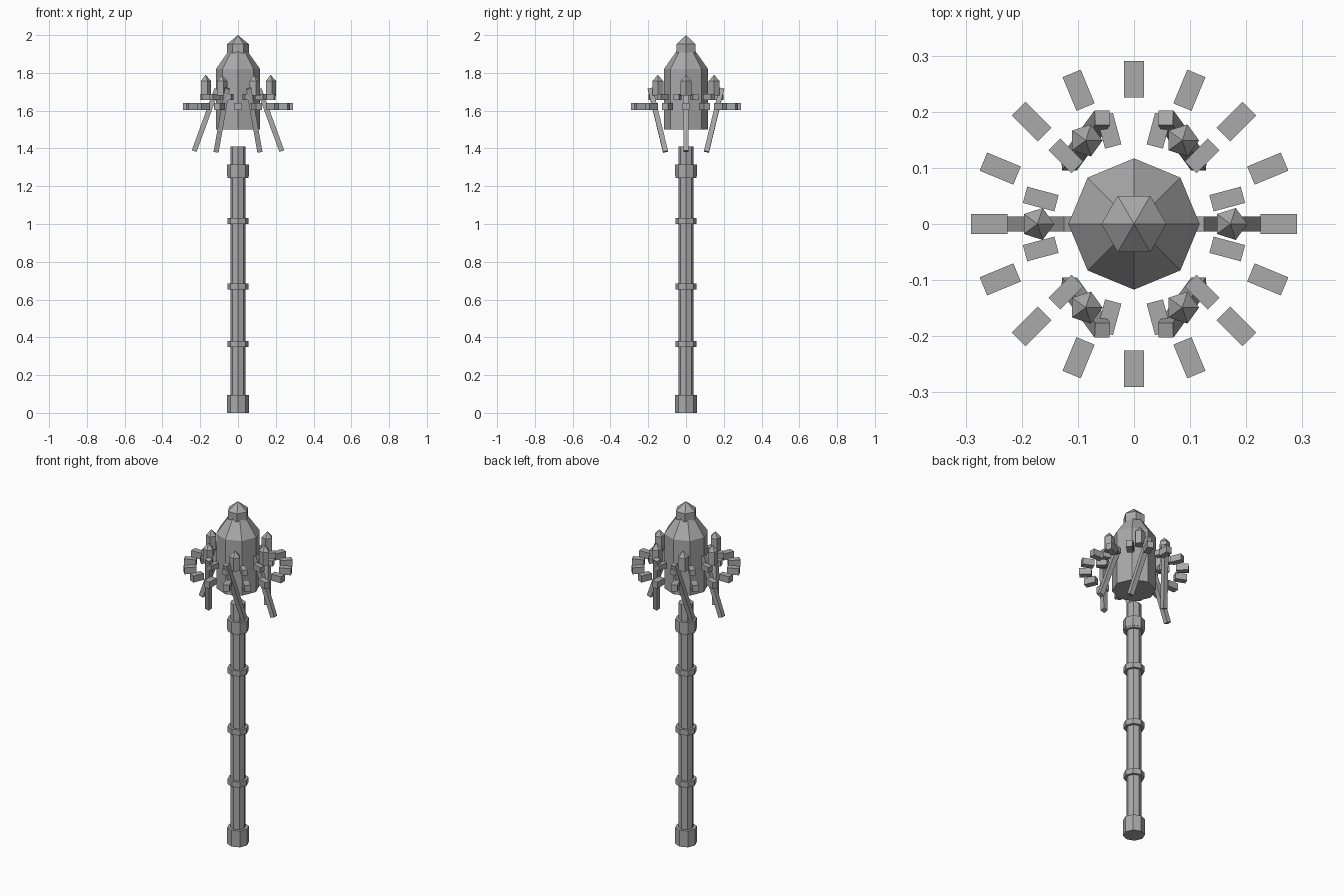
import bpy, bmesh, math
from mathutils import Matrix, Euler, Vector

if "Cube" in bpy.data.objects:
    bpy.data.objects.remove(bpy.data.objects["Cube"])

grey = bpy.data.materials.new("stone grey")
grey.diffuse_color = (0.4, 0.4, 0.4, 1)
grey.use_nodes = True
grey.node_tree.nodes["Principled BSDF"].inputs["Base Color"].default_value = grey.diffuse_color


def finish(name, bm):
    bmesh.ops.recalc_face_normals(bm, faces=bm.faces)
    me = bpy.data.meshes.new(name)
    bm.to_mesh(me)
    bm.free()
    me.materials.append(grey)
    ob = bpy.data.objects.new(name, me)
    bpy.context.collection.objects.link(ob)
    return ob


def turned(name, profile, sides, x=0, y=0):
    """Closed solid from (radius, z) points, first corner on +x; radius 0 is a tip."""
    bm = bmesh.new()
    rings = []
    for r, z in profile:
        if r == 0:
            rings.append([bm.verts.new((x, y, z))])
        else:
            rings.append([bm.verts.new((x + r * math.cos(math.tau * i / sides),
                                        y + r * math.sin(math.tau * i / sides), z))
                          for i in range(sides)])
    for a, b in zip(rings, rings[1:]):
        for i in range(sides):
            j = (i + 1) % sides
            if len(b) == 1:
                bm.faces.new((a[i], a[j], b[0]))
            else:
                bm.faces.new((a[i], a[j], b[j], b[i]))
    bm.faces.new(rings[0][::-1])
    if len(rings[-1]) > 1:
        bm.faces.new(rings[-1])
    return finish(name, bm)


def box(name, centre, size, rot):
    bm = bmesh.new()
    m = Matrix.LocRotScale(Vector(centre), Euler(rot), Vector(size))
    bmesh.ops.create_cube(bm, size=1, matrix=m)
    return finish(name, bm)


def block_ring(name, count, radius, z, size, start=0.0):
    for i in range(count):
        a = start + math.tau * i / count
        box(f"{name}_{i + 1}", (radius * math.cos(a), radius * math.sin(a), z),
            size, (0, 0, a))


# Shaft with its collars and bands
turned("shaft", [(0.041, 0.02), (0.041, 1.41)], 8)
turned("base_collar", [(0.058, 0), (0.058, 0.095)], 8)
turned("top_collar", [(0.058, 1.255), (0.058, 1.315)], 8)
for i, z in enumerate((0.365, 0.67, 1.015, 1.26)):
    turned(f"shaft_band_{i + 1}", [(0.056, z - 0.016), (0.056, z + 0.016)], 8)

# Head: eight-sided tower, sloping roof, six-sided finial
turned("head_tower", [(0.117, 1.50), (0.117, 1.82), (0.05, 1.915)], 8)
turned("head_finial", [(0.058, 1.905), (0.058, 1.952), (0, 2.0)], 6)

# Two floating rings of blocks
block_ring("outer_block", 16, 0.258, 1.622, (0.065, 0.035, 0.038))
block_ring("inner_block", 12, 0.172, 1.672, (0.058, 0.03, 0.032), math.radians(15))

# Six small turrets and the slanted struts under them
for i in range(6):
    a = math.tau * i / 6
    x, y = 0.172 * math.cos(a), 0.172 * math.sin(a)
    turned(f"turret_{i + 1}", [(0.03, 1.68), (0.03, 1.757), (0, 1.79)], 5, x, y)
    box(f"strut_{i + 1}", (x, y, 1.55), (0.027, 0.027, 0.35),
        (-0.27 * math.sin(a), -0.35 * math.cos(a), 0))
